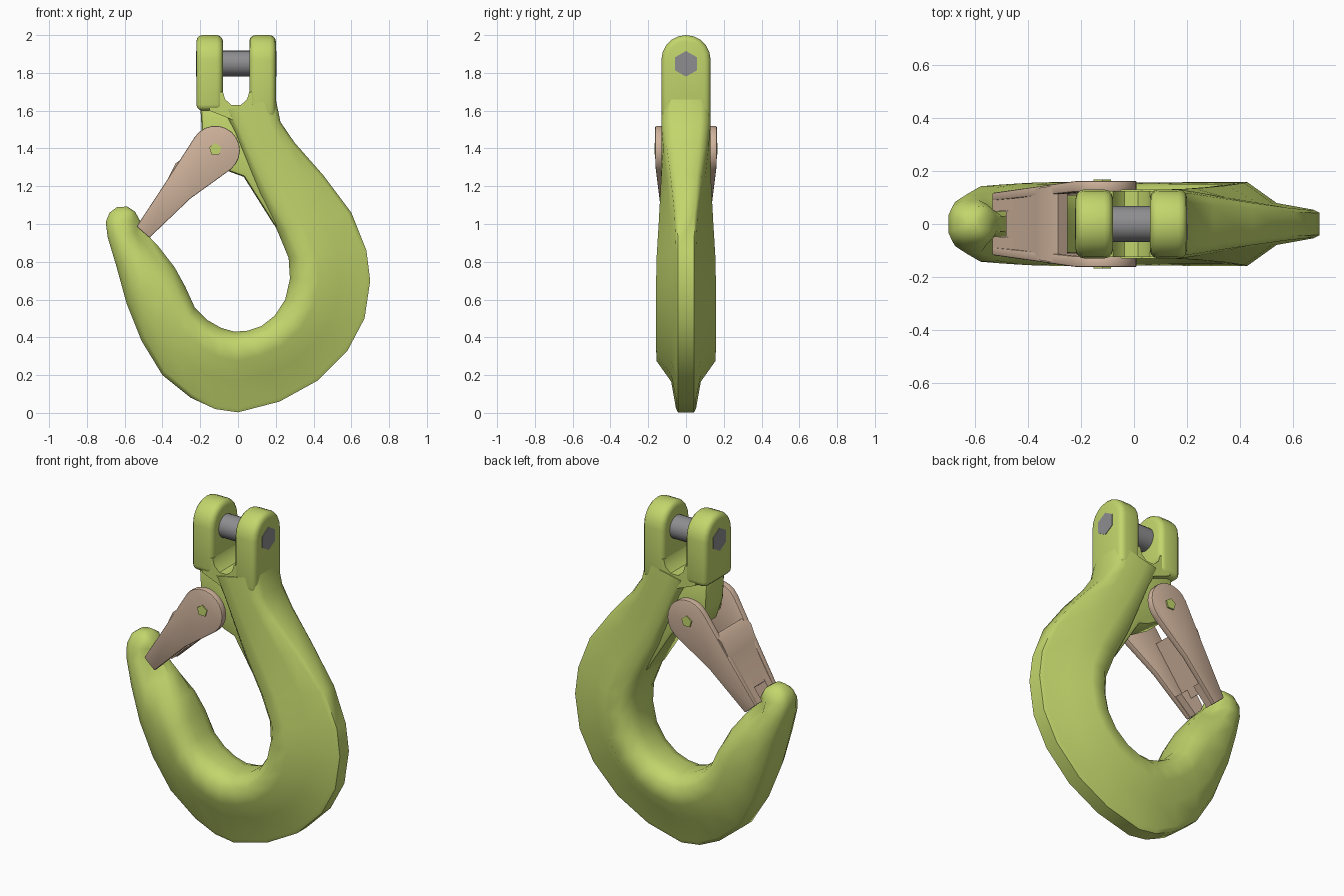
import bpy, bmesh, math
from mathutils import Vector

old = bpy.data.objects.get("Cube")
if old:
    bpy.data.objects.remove(old, do_unlink=True)


def material(name, rgb, rough=0.6):
    m = bpy.data.materials.new(name)
    m.use_nodes = True
    m.diffuse_color = (*rgb, 1)
    bsdf = m.node_tree.nodes["Principled BSDF"]
    bsdf.inputs["Base Color"].default_value = (*rgb, 1)
    bsdf.inputs["Roughness"].default_value = rough
    return m


GREEN = material("lime_green_paint", (0.54, 0.67, 0.15))
TAN = material("tan_latch", (0.64, 0.46, 0.34))
GREY = material("steel_grey", (0.27, 0.27, 0.28))


def finish(bm, name, mat, angle=40, bevel=0, segments=2):
    """Bevel the hard edges, then turn the bmesh into a shaded object."""
    bmesh.ops.recalc_face_normals(bm, faces=bm.faces)
    if bevel:
        hard = [e for e in bm.edges if e.calc_face_angle(0) > math.radians(50)]
        bmesh.ops.bevel(bm, geom=hard, offset=bevel, segments=segments,
                        profile=0.5, affect='EDGES', clamp_overlap=True)
    me = bpy.data.meshes.new(name)
    bm.to_mesh(me)
    bm.free()
    me.materials.append(mat)
    ob = bpy.data.objects.new(name, me)
    bpy.context.collection.objects.link(ob)
    bpy.ops.object.select_all(action='DESELECT')
    ob.select_set(True)
    bpy.context.view_layer.objects.active = ob
    bpy.ops.object.shade_smooth_by_angle(angle=math.radians(angle))
    return ob


def loft(rings):
    """Skin a list of closed rings and cap both ends."""
    bm = bmesh.new()
    loops = [[bm.verts.new(p) for p in r] for r in rings]
    n = len(loops[0])
    for a, b in zip(loops, loops[1:]):
        for i in range(n):
            j = (i + 1) % n
            bm.faces.new((a[i], a[j], b[j], b[i]))
    bm.faces.new(loops[0])
    bm.faces.new(loops[-1])
    return bm


def prism_y(pts, y0, y1):
    """Extrude an x-z outline from y0 to y1."""
    return loft([[(x, y, z) for x, z in pts] for y in (y0, y1)])


def prism_x(pts, x0, x1):
    """Extrude a y-z outline from x0 to x1."""
    return loft([[(x, y, z) for y, z in pts] for x in (x0, x1)])


def circle(cx, cy, r, n, a0=0.0, span=math.tau):
    return [(cx + r * math.cos(a0 + span * i / n),
             cy + r * math.sin(a0 + span * i / n)) for i in range(n)]


# Half cross-sections: (position from inner to outer edge, share of half width)
SECTIONS = {
    "box":  [(0, .55), (.04, .85), (.12, 1), (.35, 1), (.78, 1), (.94, .88), (1, .6)],
    "fin":  [(0, .35), (.04, .68), (.14, .94), (.36, 1), (.62, .5), (.95, .34), (1, .27)],
    "full": [(0, .35), (.05, .7), (.16, .96), (.36, 1), (.72, .94), (.92, .7), (1, .35)],
    "nose": [(0, .25), (.12, .32), (.24, .42), (.42, .95), (.7, 1), (.92, .75), (1, .4)],
}

# Hook spine: outer x, z, inner x, z, half width, section, next section, blend
STATIONS = [
    (.200, 1.66, -.08, 1.60, .130, "box", "box", 0),
    (.225, 1.54, -.02, 1.49, .131, "box", "box", 0),
    (.300, 1.43, .04, 1.34, .130, "box", "fin", .15),
    (.450, 1.26, .11, 1.16, .134, "box", "fin", .5),
    (.600, 1.06, .21, .96, .145, "box", "fin", .85),
    (.680, .86, .268, .82, .155, "fin", "fin", 0),
    (.700, .70, .275, .71, .158, "fin", "fin", 0),
    (.670, .50, .25, .60, .158, "fin", "fin", 0),
    (.580, .33, .195, .515, .158, "fin", "fin", 0),
    (.420, .17, .125, .46, .158, "fin", "fin", 0),
    (.220, .06, .05, .435, .157, "fin", "fin", 0),
    (.000, .003, -.02, .43, .157, "fin", "fin", 0),
    (-.12, .02, -.09, .45, .157, "fin", "fin", 0),
    (-.25, .08, -.16, .49, .158, "fin", "full", .15),
    (-.40, .20, -.23, .56, .158, "fin", "full", .4),
    (-.51, .38, -.28, .67, .157, "fin", "full", .75),
    (-.59, .58, -.335, .77, .155, "full", "nose", .2),
    (-.645, .78, -.42, .88, .145, "full", "nose", .7),
    (-.690, .93, -.495, .96, .112, "nose", "nose", 0),
    (-.700, 1.01, -.52, 1.02, .092, "full", "nose", .3),
    (-.680, 1.06, -.545, 1.065, .068, "full", "full", 0),
    (-.640, 1.09, -.585, 1.092, .03, "full", "full", 0),
]


def ring(ox, oz, ix, iz, w, s0, s1, k):
    half = []
    for (t0, w0), (t1, w1) in zip(SECTIONS[s0], SECTIONS[s1]):
        t, f = t0 + (t1 - t0) * k, w0 + (w1 - w0) * k
        half.append((ix + (ox - ix) * t, w * f, iz + (oz - iz) * t))
    return half + [(x, -y, z) for x, y, z in reversed(half)]


finish(loft([ring(*s) for s in STATIONS]), "hook_body", GREEN, 50)

# Thin web that carries the latch pivot
web = [(-.20, 1.63), (-.19, 1.46), (-.15, 1.34), (-.04, 1.275), (.03, 1.25),
       (.20, .98), (.30, 1.0), (.15, 1.40), (.05, 1.63)]
finish(prism_y(web, -.088, .088), "latch_web", GREEN, 40, .02)

# Clevis: two rounded lugs joined by a U-shaped saddle
for name, x0, x1, zb in (("right_lug", -.22, -.08, 1.60), ("left_lug", .06, .20, 1.56)):
    outline = [(-.13, zb), (.13, zb)] + circle(0, 1.87, .13, 10, 0, math.pi) + [(-.13, 1.87)]
    finish(prism_x(outline, x0, x1), name, GREEN, 50, .032, 3)
saddle = [(-.15, 1.60), (-.15, 1.70), (-.08, 1.70), (-.068, 1.66), (-.035, 1.63),
          (.015, 1.63), (.048, 1.66), (.06, 1.70), (.14, 1.70), (.16, 1.56), (0, 1.54)]
finish(prism_y(saddle, -.124, .124), "clevis_saddle", GREEN, 40)

# Clevis pin with six-sided ends showing in the lugs
finish(prism_x(circle(0, 1.85, .068, 20), -.20, .18), "clevis_pin", GREY, 40)
for name, x0, x1 in (("pin_end_right", -.223, -.215), ("pin_end_left", .195, .203)):
    finish(prism_x(circle(0, 1.848, .068, 6, math.pi / 2), x0, x1), name, GREY, 30)

# Latch frame: s runs from the pivot to the tip, h points to the upper side
PIVOT, TIP = Vector((-.12, 1.39)), Vector((-.503, .957))
ALONG = (TIP - PIVOT).normalized()
UP = Vector((ALONG.y, -ALONG.x))
LENGTH = (TIP - PIVOT).length


def latch_part(name, pts, y0, y1, bevel=0):
    """Extrude an s-h outline; outer width narrows toward the tip."""
    rings = []
    for y in (y0, y1):
        r = []
        for s, h in pts:
            p = PIVOT + ALONG * s + UP * h
            r.append((p.x, y * (1 - .28 * max(s, 0) / LENGTH), p.y))
        rings.append(r)
    finish(loft(rings), name, TAN, 40, bevel)


plate = circle(0, 0, .13, 12, math.radians(80), math.radians(200)) + [
    (.023, -.128), (.28, -.07), (LENGTH, -.045), (LENGTH, .045), (.28, .088)]
prong = [(.44, -.05), (LENGTH - .002, -.04), (LENGTH - .002, .043), (.44, .06)]
for side, sg in (("front", -1), ("back", 1)):
    latch_part(side + "_latch_plate", plate, sg * .122, sg * .163, .006)
    latch_part(side + "_latch_prong", prong, sg * .065, sg * .15)
# Bridge joining both plates along the upper edge
bridge = [(.14, .05), (.14, .10), (.19, .112), (.28, .088), (.36, .072), (.49, .052),
          (.49, .0), (.28, .03)]
latch_part("latch_bridge", bridge, -.155, .155)

# Pivot pin with small faceted ends
finish(prism_y(circle(-.12, 1.395, .034, 5, .3), -.168, .168), "latch_pivot", GREEN, 30)
